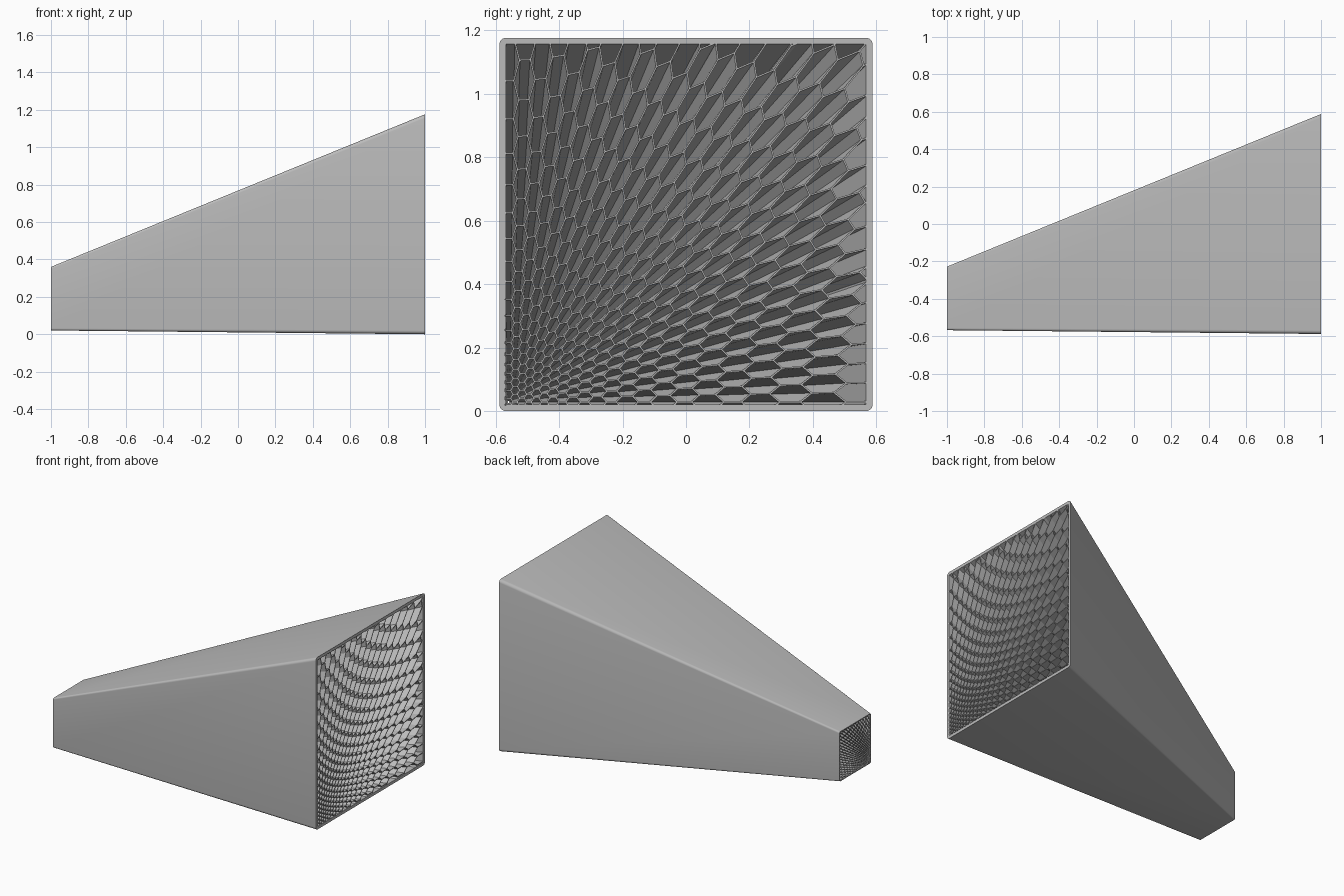
import bpy, bmesh, math
from mathutils import Vector

if "Cube" in bpy.data.objects:
    bpy.data.objects.remove(bpy.data.objects["Cube"])

HALF = 0.588                              # half side of the wide end
WALL = 0.0175                             # shell thickness at the wide end
TAPER = 0.289                             # narrow end / wide end
AXIS_Y, AXIS_Z = -HALF + 0.0285, 0.0285   # line all the cells converge to
PITCH, SPREAD = 0.024, 8.0                # cell size at the axis, outward stretch
RIM = 0.0024                              # half of a cell wall

grey = bpy.data.materials.new("light_grey")
grey.use_nodes = True
grey.diffuse_color = (0.5, 0.5, 0.5, 1)
grey.node_tree.nodes["Principled BSDF"].inputs["Base Color"].default_value = (0.5, 0.5, 0.5, 1)


def to_narrow(p):
    """Carry a point of the wide end along its ray to the narrow end."""
    return Vector((-1, AXIS_Y + (p[1] - AXIS_Y) * TAPER, AXIS_Z + (p[2] - AXIS_Z) * TAPER))


def finish(bm, name):
    mesh = bpy.data.meshes.new(name)
    bm.to_mesh(mesh)
    bm.free()
    obj = bpy.data.objects.new(name, mesh)
    bpy.context.collection.objects.link(obj)
    mesh.materials.append(grey)
    return obj


def rounded_square(half, radius, steps=6):
    """Rounded square outline on the wide end, centred on the shell."""
    points = []
    for corner in range(4):
        for i in range(steps + 1):
            a = math.pi / 2 * (corner + i / steps)
            mid = math.pi / 2 * (corner + 0.5)
            cy = math.copysign(half - radius, math.cos(mid))
            cz = math.copysign(half - radius, math.sin(mid))
            points.append(Vector((1, cy + radius * math.cos(a), HALF + cz + radius * math.sin(a))))
    return points


# Tapered shell, open at both ends
bm = bmesh.new()
outer = rounded_square(HALF, 0.02)
outer_back = rounded_square(HALF, 0.04)
inner = rounded_square(HALF - WALL, 0.0005)
rings = [[bm.verts.new(p) for p in ring] for ring in (
    inner, outer, [to_narrow(p) for p in outer_back], [to_narrow(p) for p in inner])]
count = len(outer)
for k in range(4):
    a, b = rings[k], rings[(k + 1) % 4]
    for i in range(count):
        j = (i + 1) % count
        bm.faces.new((a[i], b[i], b[j], a[j]))
bmesh.ops.recalc_face_normals(bm, faces=bm.faces)
shell = finish(bm, "tapered_shell")
bpy.context.view_layer.objects.active = shell
shell.select_set(True)
bpy.ops.object.shade_smooth_by_angle(angle=math.radians(35))
shell.select_set(False)

# Hexagon pattern on the wide end, stretched away from the axis
bm = bmesh.new()
radius = PITCH / math.sqrt(3)
for col in range(-3, 29):
    for row in range(-3, 25):
        u0 = col * radius * 1.5
        v0 = (row + 0.5 * (col % 2)) * PITCH
        if math.hypot(u0, v0) > 0.56:
            continue
        ring = []
        for k in range(6):
            u = u0 + radius * math.cos(k * math.pi / 3)
            v = v0 + radius * math.sin(k * math.pi / 3)
            stretch = 1 + SPREAD * (u * u + v * v)
            ring.append(bm.verts.new((1, AXIS_Y + u * stretch, AXIS_Z + v * stretch)))
        bm.faces.new(ring)
bmesh.ops.remove_doubles(bm, verts=bm.verts, dist=0.0005)

# Trim the pattern to the inside of the shell
clear = HALF - WALL
for direction in ((0, 1, 0), (0, -1, 0), (0, 0, 1), (0, 0, -1)):
    n = Vector(direction)
    bmesh.ops.bisect_plane(bm, geom=bm.verts[:] + bm.edges[:] + bm.faces[:], dist=1e-5,
                           plane_co=Vector((0, 0, HALF)) + n * clear, plane_no=n, clear_outer=True)
slivers = [f for f in bm.faces if f.calc_area() < 0.00006]
bmesh.ops.delete(bm, geom=slivers, context='FACES')

# Inset each cell for its rim, then run the opening through to the narrow end
openings = bm.faces[:]
rims = bmesh.ops.inset_individual(bm, faces=openings, thickness=RIM, use_even_offset=True)["faces"]
back = {v: bm.verts.new(to_narrow(v.co)) for v in bm.verts[:]}
for f in rims:
    bm.faces.new([back[v] for v in reversed(f.verts)])
for f in openings:
    ring = list(f.verts)
    for a, b in zip(ring, ring[1:] + ring[:1]):
        bm.faces.new((a, b, back[b], back[a]))
bmesh.ops.delete(bm, geom=openings, context='FACES_ONLY')
finish(bm, "honeycomb_channels")
